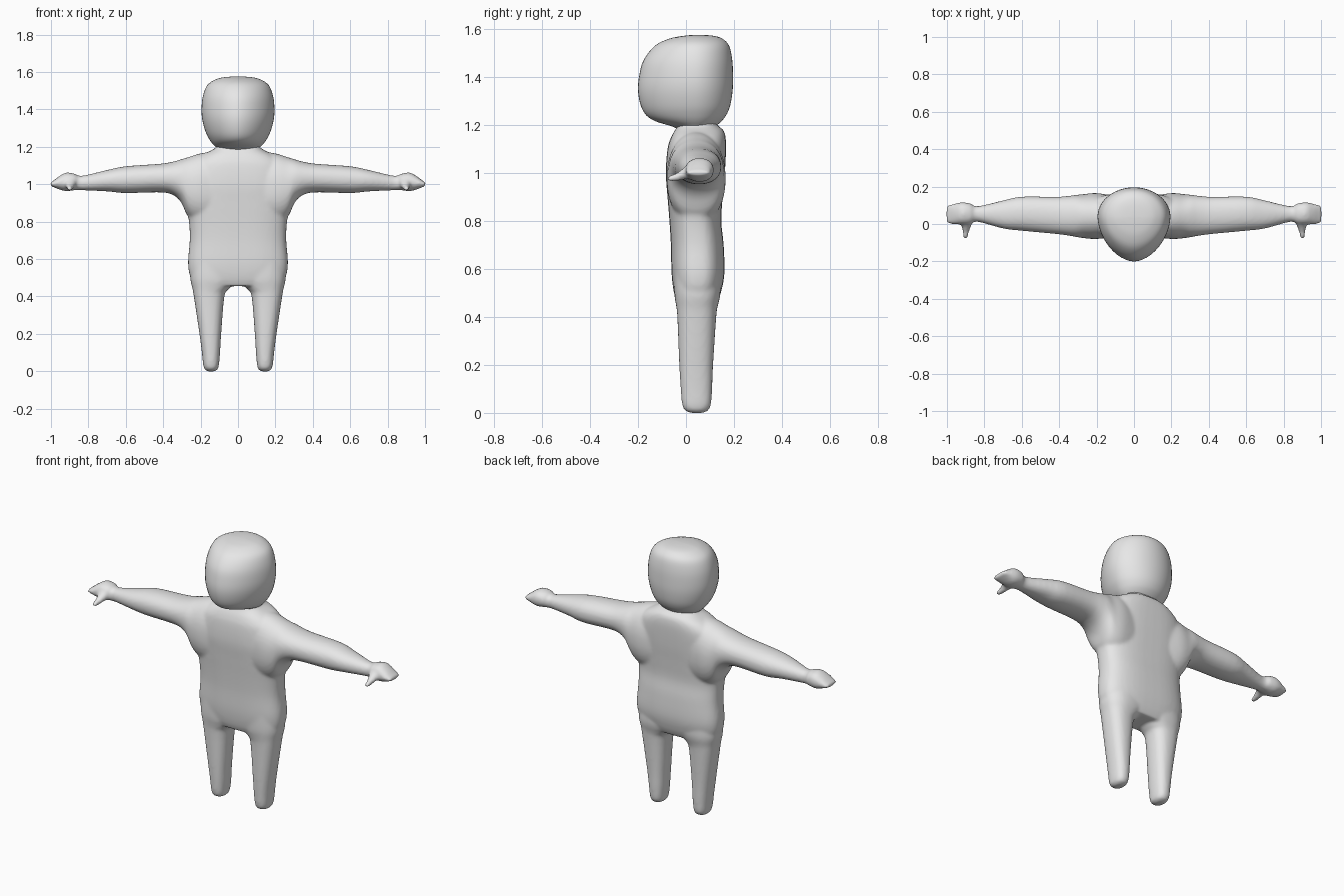
import bpy, math

skin = bpy.data.materials.new("plain grey")
skin.diffuse_color = (0.8, 0.8, 0.8, 1)


def spline(stations, steps):
    """Smoothly interpolate rows of numbers (Catmull-Rom)."""
    out = []
    last = len(stations) - 1
    for i in range(last):
        a, b = stations[max(i - 1, 0)], stations[i]
        c, d = stations[i + 1], stations[min(i + 2, last)]
        for s in range(steps):
            t = s / steps
            out.append([0.5 * (2 * q + (r - p) * t + (2 * p - 5 * q + 4 * r - w) * t * t
                               + (3 * q - p - 3 * r + w) * t ** 3)
                        for p, q, r, w in zip(a, b, c, d)])
    return out + [list(stations[-1])]


def power(v, e):
    return math.copysign(abs(v) ** (2 / e), v)


def loft(stations, axis, exponent, side=1, count=48, steps=4, front_exponent=None, middle=None):
    """Rounded sections (position, u0, u1, v0, v1) skinned along an axis."""
    verts, faces = [], []
    rows = spline(stations, steps)
    for p, u0, u1, v0, v1 in rows:
        vm = (v0 + v1) / 2 if middle is None else middle
        for k in range(count):
            a = 2 * math.pi * k / count
            e = front_exponent if front_exponent and math.sin(a) < 0 else exponent
            u = (u0 + u1) / 2 + (u1 - u0) / 2 * power(math.cos(a), e)
            s = power(math.sin(a), e)
            v = vm + s * ((v1 - vm) if s > 0 else (vm - v0))
            x, y, z = {"x": (p, u, v), "y": (u, p, v), "z": (u, v, p)}[axis]
            verts.append((x * side, y, z))
    for r in range(len(rows) - 1):
        for k in range(count):
            n = (k + 1) % count
            faces.append((r * count + k, r * count + n, (r + 1) * count + n, (r + 1) * count + k))
    faces.append(tuple(reversed(range(count))))
    faces.append(tuple(range((len(rows) - 1) * count, len(rows) * count)))
    # thumb axis and mirrored sides flip the winding
    if (side < 0) != (axis == "y"):
        faces = [tuple(reversed(f)) for f in faces]
    return verts, faces


def make_object(name, pieces):
    verts, faces = [], []
    for v, f in pieces:
        base = len(verts)
        verts += v
        faces += [tuple(i + base for i in face) for face in f]
    mesh = bpy.data.meshes.new(name)
    mesh.from_pydata(verts, [], faces)
    mesh.materials.append(skin)
    mesh.polygons.foreach_set("use_smooth", [True] * len(mesh.polygons))
    obj = bpy.data.objects.new(name, mesh)
    bpy.context.collection.objects.link(obj)
    return obj


# Torso: hips, waist, chest, shoulders and neck stub
torso = [(0.455, -0.20, 0.20, -0.035, 0.125), (0.50, -0.252, 0.252, -0.05, 0.145),
         (0.58, -0.267, 0.267, -0.06, 0.16), (0.70, -0.258, 0.258, -0.063, 0.157),
         (0.80, -0.262, 0.262, -0.069, 0.147), (0.90, -0.28, 0.28, -0.077, 0.153),
         (1.00, -0.28, 0.28, -0.084, 0.162), (1.10, -0.25, 0.25, -0.077, 0.167),
         (1.15, -0.20, 0.20, -0.062, 0.165), (1.18, -0.145, 0.145, -0.045, 0.155),
         (1.20, -0.115, 0.115, -0.035, 0.13), (1.23, -0.105, 0.105, -0.03, 0.12)]

# Leg: rounded foot end up into the hip
leg = [(0.0, 0.125, 0.165, 0.02, 0.072), (0.01, 0.109, 0.178, -0.004, 0.092),
       (0.035, 0.102, 0.186, -0.016, 0.104), (0.10, 0.096, 0.193, -0.022, 0.109),
       (0.20, 0.09, 0.206, -0.028, 0.113), (0.40, 0.073, 0.236, -0.036, 0.126),
       (0.44, 0.05, 0.243, -0.04, 0.131), (0.50, 0.0, 0.255, -0.049, 0.144),
       (0.60, 0.0, 0.25, -0.05, 0.14)]

# Arm: chest root, flared armpit, wrist and mitten hand
arm = [(0.10, -0.07, 0.15, 0.78, 1.18), (0.20, -0.08, 0.165, 0.79, 1.165),
       (0.265, -0.076, 0.16, 0.825, 1.145), (0.305, -0.07, 0.156, 0.905, 1.133),
       (0.35, -0.062, 0.15, 0.944, 1.12), (0.42, -0.053, 0.145, 0.957, 1.109),
       (0.60, -0.036, 0.146, 0.953, 1.096), (0.70, -0.024, 0.126, 0.962, 1.076),
       (0.835, 0.012, 0.095, 0.968, 1.045), (0.875, 0.0, 0.11, 0.968, 1.057),
       (0.92, -0.002, 0.116, 0.963, 1.062), (0.96, -0.001, 0.108, 0.974, 1.04),
       (0.99, 0.002, 0.102, 0.986, 1.017), (1.003, 0.012, 0.092, 0.992, 1.009)]

# Thumb: short tapered hook pointing forward
thumb = [(0.04, 0.865, 0.93, 0.975, 1.035), (0.0, 0.867, 0.924, 0.974, 1.028),
         (-0.03, 0.878, 0.918, 0.968, 1.006), (-0.06, 0.886, 0.915, 0.964, 0.992),
         (-0.08, 0.892, 0.911, 0.967, 0.985)]

pieces = [loft(torso, "z", 2.7)]
for s in (1, -1):
    pieces += [loft(leg, "z", 2.4, s), loft(arm, "x", 2.2, s), loft(thumb, "y", 2, s)]
body = make_object("body", pieces)

# Fuse torso and limbs into one soft skin
fuse = body.modifiers.new("fuse", "REMESH")
fuse.mode = "VOXEL"
fuse.voxel_size = 0.009
fuse.use_smooth_shade = True
soften = body.modifiers.new("soften", "SMOOTH")
soften.factor = 0.5
soften.iterations = 6

# Head: wide flat crown, round back, slightly pointed face tapering to the chin
head = [(1.18, -0.105, 0.105, -0.03, 0.115), (1.195, -0.115, 0.115, -0.06, 0.125),
        (1.215, -0.135, 0.135, -0.125, 0.147), (1.24, -0.153, 0.153, -0.165, 0.167),
        (1.28, -0.173, 0.173, -0.188, 0.184), (1.34, -0.19, 0.19, -0.2, 0.194),
        (1.40, -0.195, 0.195, -0.196, 0.196), (1.47, -0.188, 0.188, -0.177, 0.193),
        (1.53, -0.164, 0.164, -0.13, 0.18), (1.56, -0.12, 0.12, -0.07, 0.152),
        (1.572, -0.075, 0.075, -0.01, 0.115), (1.576, -0.02, 0.02, 0.035, 0.07)]
make_object("head", [loft(head, "z", 2.0, front_exponent=1.8, middle=0.04)])
